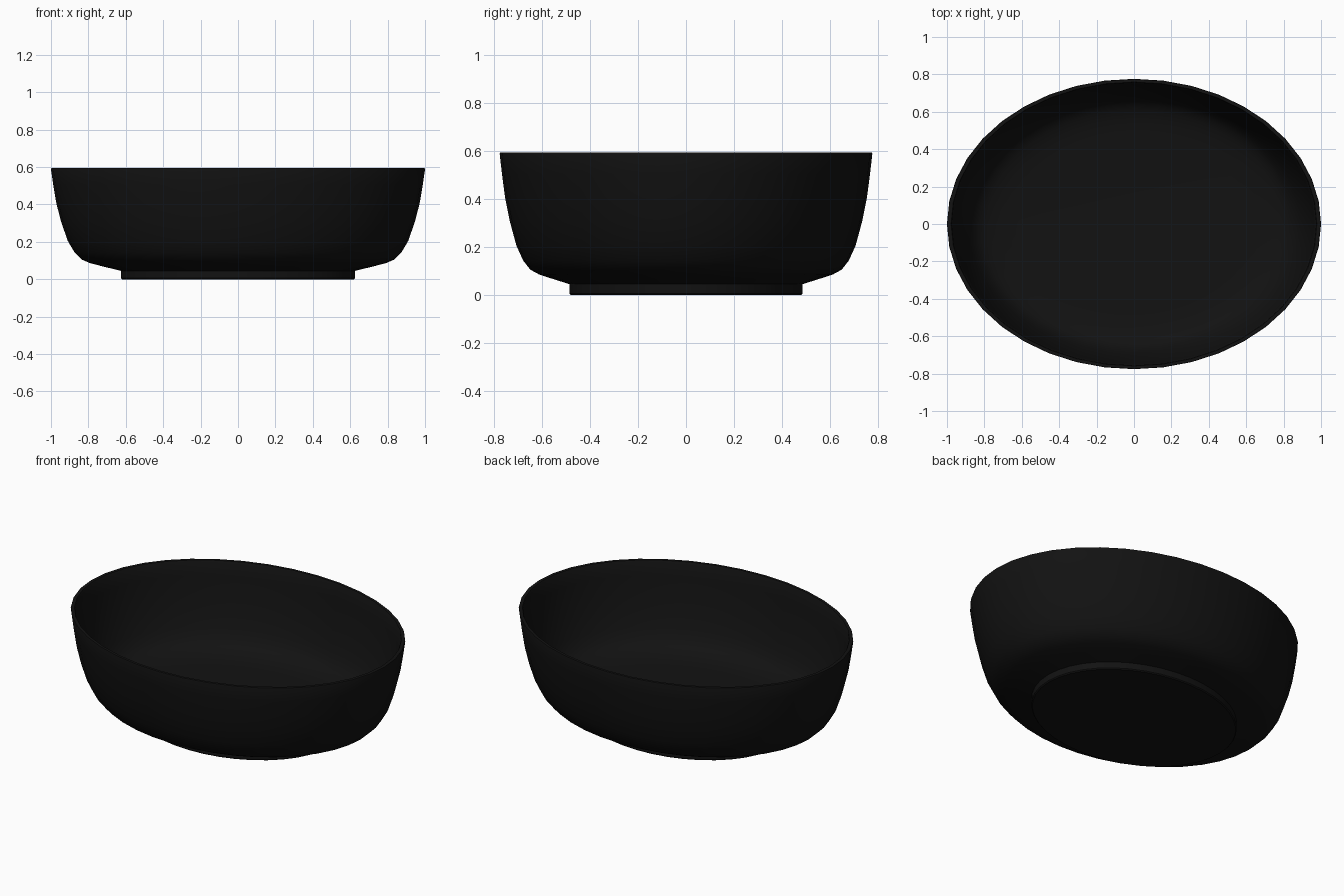
import bpy, bmesh, math

if "Cube" in bpy.data.objects:
    bpy.data.objects.remove(bpy.data.objects["Cube"])

SIDES = 40
ASPECT = 0.776  # oval depth / width

# Outer wall from foot to rim, then inner wall down to the floor (radius, z)
profile = [
    (0.62, 0.0), (0.626, 0.006), (0.626, 0.045),
    (0.72, 0.068), (0.79, 0.086), (0.835, 0.105), (0.873, 0.142),
    (0.91, 0.205), (0.945, 0.305), (0.971, 0.405), (0.988, 0.505),
    (1.0, 0.588), (0.998, 0.594), (0.978, 0.594), (0.974, 0.588),
    (0.963, 0.505), (0.946, 0.405), (0.921, 0.31), (0.888, 0.215),
    (0.857, 0.16), (0.825, 0.13), (0.785, 0.112), (0.72, 0.095), (0.62, 0.085),
]

# Oval bowl turned from the profile
bm = bmesh.new()
rings = []
for r, z in profile:
    rings.append([bm.verts.new((r * math.cos(a), ASPECT * r * math.sin(a), z))
                  for a in (2 * math.pi * i / SIDES for i in range(SIDES))])
for low, high in zip(rings, rings[1:]):
    for i in range(SIDES):
        j = (i + 1) % SIDES
        bm.faces.new((low[i], low[j], high[j], high[i]))

# Flat underside and inner floor
bm.faces.new(rings[0][::-1])
bm.faces.new(rings[-1])
bmesh.ops.recalc_face_normals(bm, faces=bm.faces)

mesh = bpy.data.meshes.new("oval_bowl")
bm.to_mesh(mesh)
bm.free()
bowl = bpy.data.objects.new("oval_bowl", mesh)
bpy.context.collection.objects.link(bowl)

# Black glaze
glaze = bpy.data.materials.new("black_glaze")
glaze.diffuse_color = (0.006, 0.006, 0.006, 1)
glaze.use_nodes = True
glaze.node_tree.nodes["Principled BSDF"].inputs["Base Color"].default_value = glaze.diffuse_color
mesh.materials.append(glaze)

bpy.context.view_layer.objects.active = bowl
bowl.select_set(True)
bpy.ops.object.shade_smooth_by_angle(angle=math.radians(35))
